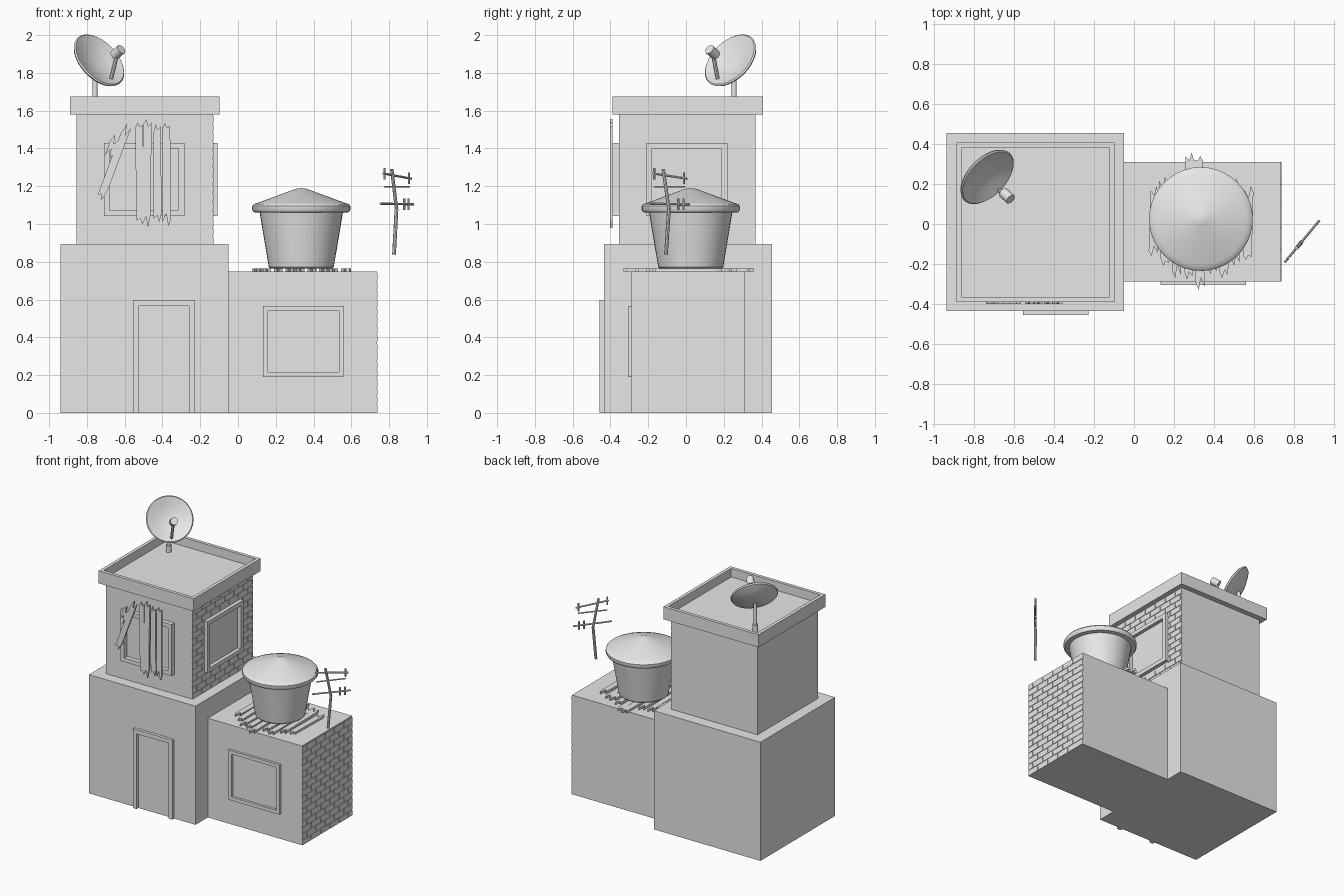
import bpy, bmesh, math, random
from mathutils import Vector

random.seed(4)
cube = bpy.data.objects.get("Cube")
if cube:
    bpy.data.objects.remove(cube, do_unlink=True)

grey = bpy.data.materials.new("plain_grey")
grey.use_nodes = True
grey.diffuse_color = (0.8, 0.8, 0.8, 1)
grey.node_tree.nodes["Principled BSDF"].inputs["Base Color"].default_value = (0.8, 0.8, 0.8, 1)


def finish(name, bm, smooth=False):
    bmesh.ops.recalc_face_normals(bm, faces=bm.faces)
    mesh = bpy.data.meshes.new(name)
    bm.to_mesh(mesh)
    bm.free()
    mesh.materials.append(grey)
    ob = bpy.data.objects.new(name, mesh)
    bpy.context.collection.objects.link(ob)
    if smooth:
        bpy.ops.object.select_all(action='DESELECT')
        bpy.context.view_layer.objects.active = ob
        ob.select_set(True)
        bpy.ops.object.shade_smooth_by_angle(angle=math.radians(35))
    return ob


def add_box(bm, lo, hi):
    lo, hi = Vector(lo), Vector(hi)
    verts = bmesh.ops.create_cube(bm, size=1)["verts"]
    for v in verts:
        v.co = Vector(a * b for a, b in zip(v.co, hi - lo)) + (lo + hi) / 2
    return verts


def box(name, lo, hi):
    bm = bmesh.new()
    add_box(bm, lo, hi)
    return finish(name, bm)


def frame(name, u0, u1, z0, z1, wall, depth, width, side=False, sill=True):
    """Raised border on a front wall, or on a right-hand wall when side is set."""
    bm = bmesh.new()
    base = z0 + width if sill else z0
    bars = [(u0, base, u0 + width, z1 - width), (u1 - width, base, u1, z1 - width),
            (u0, z1 - width, u1, z1)]
    if sill:
        bars.append((u0, z0, u1, z0 + width))
    for a, b, c, d in bars:
        if side:
            add_box(bm, (wall, a, b), (wall + depth, c, d))
        else:
            add_box(bm, (a, wall - depth, b), (c, wall, d))
    return finish(name, bm)


def bricks(name, wall, y0, y1, z0, z1, rows, length, hole=None):
    """Shallow running-bond bricks on a wall facing +x, clear of an opening."""
    bm = bmesh.new()
    gap, step = 0.008, (z1 - z0) / rows
    for r in range(rows):
        lo, hi = z0 + r * step, z0 + (r + 1) * step - gap
        y = y0 - (length / 2 if r % 2 else 0)
        while y < y1:
            spans = [(max(y, y0), min(y + length - gap, y1))]
            if hole and hi > hole[2] and lo < hole[3]:
                a, b = spans[0]
                spans = [(a, min(b, hole[0])), (max(a, hole[1]), b)]
            for a, b in spans:
                if b - a > 0.005:
                    add_box(bm, (wall - 0.002, a, lo), (wall + 0.004, b, hi))
            y += length
    return finish(name, bm)


def plank(name, start, end, across, thick):
    """Splintered board from start to end."""
    s, e, w, t = map(Vector, (start, end, across, thick))
    run = (e - s).normalized()
    bite = lambda: random.uniform(0.02, 0.07)
    outline = [s - w + run * bite(), s - w * 0.3, s + w * 0.2 + run * bite(), s + w + run * 0.015,
               e + w - run * bite(), e + w * 0.4, e - w * 0.1 - run * bite(), e - w - run * 0.02]
    bm = bmesh.new()
    face = bm.faces.new([bm.verts.new(p) for p in outline])
    ext = bmesh.ops.extrude_face_region(bm, geom=[face])["geom"]
    bmesh.ops.translate(bm, vec=t, verts=[g for g in ext if isinstance(g, bmesh.types.BMVert)])
    return finish(name, bm)


def lathe(name, profile, place, steps=40):
    bm = bmesh.new()
    verts = [bm.verts.new((r, 0, z)) for r, z in profile]
    edges = [bm.edges.new(p) for p in zip(verts, verts[1:])]
    bmesh.ops.spin(bm, geom=verts + edges, cent=(0, 0, 0), axis=(0, 0, 1),
                   angle=math.tau, steps=steps)
    bmesh.ops.remove_doubles(bm, verts=bm.verts, dist=0.0005)
    ob = finish(name, bm, True)
    ob.location = place
    return ob


def rod(name, a, b, radius, sides=8):
    a, b = Vector(a), Vector(b)
    bm = bmesh.new()
    bmesh.ops.create_cone(bm, cap_ends=True, segments=sides, radius1=radius,
                          radius2=radius, depth=(b - a).length)
    ob = finish(name, bm, True)
    ob.rotation_mode = 'QUATERNION'
    ob.rotation_quaternion = (b - a).to_track_quat('Z', 'Y')
    ob.location = (a + b) / 2
    return ob


# Building blocks
box("tower_base", (-0.94, -0.435, 0), (-0.05, 0.455, 0.895))
box("tower_upper", (-0.855, -0.355, 0.895), (-0.135, 0.367, 1.59))
box("annex", (-0.05, -0.288, 0), (0.735, 0.31, 0.748))

# Roof with a raised parapet
bm = bmesh.new()
add_box(bm, (-0.89, -0.39, 1.58), (-0.097, 0.408, 1.675))
top = max(bm.faces, key=lambda f: f.calc_center_median().z)
bmesh.ops.inset_region(bm, faces=[top], thickness=0.035)
inner = bmesh.ops.extrude_discrete_faces(bm, faces=[top])["faces"][0]
bmesh.ops.translate(bm, vec=(0, 0, -0.065), verts=inner.verts)
finish("roof_parapet", bm)

# Door and window frames
frame("door_frame", -0.557, -0.228, 0, 0.598, -0.435, 0.022, 0.031, sill=False)
frame("annex_window_frame", 0.132, 0.56, 0.19, 0.565, -0.288, 0.018, 0.026)
frame("upper_front_window_frame", -0.71, -0.283, 1.042, 1.43, -0.355, 0.033, 0.031)
frame("upper_side_window_frame", -0.21, 0.22, 1.042, 1.43, -0.135, 0.027, 0.031, side=True)

# Brickwork
bricks("annex_bricks", 0.735, -0.288, 0.31, 0, 0.748, 16, 0.11)
bricks("upper_bricks", -0.135, -0.355, 0.367, 0.895, 1.58, 15, 0.11, (-0.21, 0.22, 1.042, 1.43))

# Boards nailed over the upper front window
for i, (xa, za, xb, zb) in enumerate([(-0.525, 1.54, -0.515, 1.0), (-0.478, 1.555, -0.485, 0.98),
                                      (-0.43, 1.53, -0.425, 1.01), (-0.38, 1.535, -0.378, 0.99),
                                      (-0.58, 1.53, -0.73, 1.13), (-0.645, 1.47, -0.69, 1.34)]):
    run = Vector((xb - xa, 0, zb - za)).normalized()
    plank(f"window_board_{i + 1}", (xa, -0.388, za), (xb, -0.388, zb),
          Vector((-run.z, 0, run.x)) * 0.021, (0, -0.014, 0))

# Boards below the water tank
ends = [(-0.16, 0.19), (-0.21, 0.24), (-0.27, 0.25), (-0.28, 0.36), (-0.33, 0.34),
        (-0.25, 0.27), (-0.27, 0.24), (-0.21, 0.23), (-0.18, 0.19)]
for i, (ya, yb) in enumerate(ends):
    x = 0.095 + i * 0.059
    plank(f"tank_board_{i + 1}", (x, ya, 0.749), (x + random.uniform(-0.012, 0.012), yb, 0.749),
          (0.022, 0, 0), (0, 0, 0.016))

# Water tank and lid
tank = (0.335, 0.025, 0)
lathe("water_tank", [(0, 0.765), (0.165, 0.765), (0.172, 0.772), (0.222, 1.07), (0, 1.07)], tank)
lathe("tank_lid", [(0, 1.06), (0.235, 1.06), (0.252, 1.063), (0.26, 1.075), (0.26, 1.095),
                   (0.252, 1.105), (0.23, 1.112), (0.03, 1.186), (0, 1.19)], tank)

# Satellite dish
dish_at = Vector((-0.735, 0.235, 1.867))
dish = lathe("dish", [(0, -0.032), (0.05, -0.028), (0.1, -0.016), (0.145, 0.002), (0.158, 0.006),
                      (0.165, 0), (0.16, -0.01), (0.11, -0.033), (0.055, -0.046), (0, -0.05)], dish_at)
dish.rotation_mode = 'QUATERNION'
dish.rotation_quaternion = Vector((0.59, -0.57, 0.56)).to_track_quat('Z', 'Y')
rod("dish_post", (-0.757, 0.255, 1.6), (-0.757, 0.255, 1.82), 0.013, 12)
rod("dish_post_foot", (-0.757, 0.255, 1.605), (-0.757, 0.255, 1.66), 0.02, 12)
rod("receiver_arm", (-0.672, 0.168, 1.768), (-0.64, 0.143, 1.9), 0.011)
rod("receiver_head", (-0.655, 0.158, 1.893), (-0.618, 0.124, 1.925), 0.027, 12)


# Aerial, flat in a plane turned towards the corner
def aerial_point(x, z):
    return (x, -0.193 + (x - 0.754) * 1.206, z)


parts = {"aerial_mast_lower": (0.826, 0.838, 0.839, 1.08, 0.010),
         "aerial_mast_upper": (0.839, 1.08, 0.814, 1.29, 0.009),
         "aerial_bar_top": (0.768, 1.268, 0.918, 1.24, 0.006),
         "aerial_bar_middle": (0.775, 1.197, 0.907, 1.197, 0.005),
         "aerial_bar_low": (0.754, 1.108, 0.929, 1.104, 0.006)}
for i, (x, z) in enumerate([(0.775, 1.266), (0.905, 1.242), (0.88, 1.105), (0.903, 1.104)]):
    parts[f"aerial_tick_{i + 1}"] = (x, z - 0.03, x, z + 0.03, 0.006)
for name, (xa, za, xb, zb, r) in parts.items():
    rod(name, aerial_point(xa, za), aerial_point(xb, zb), r)
